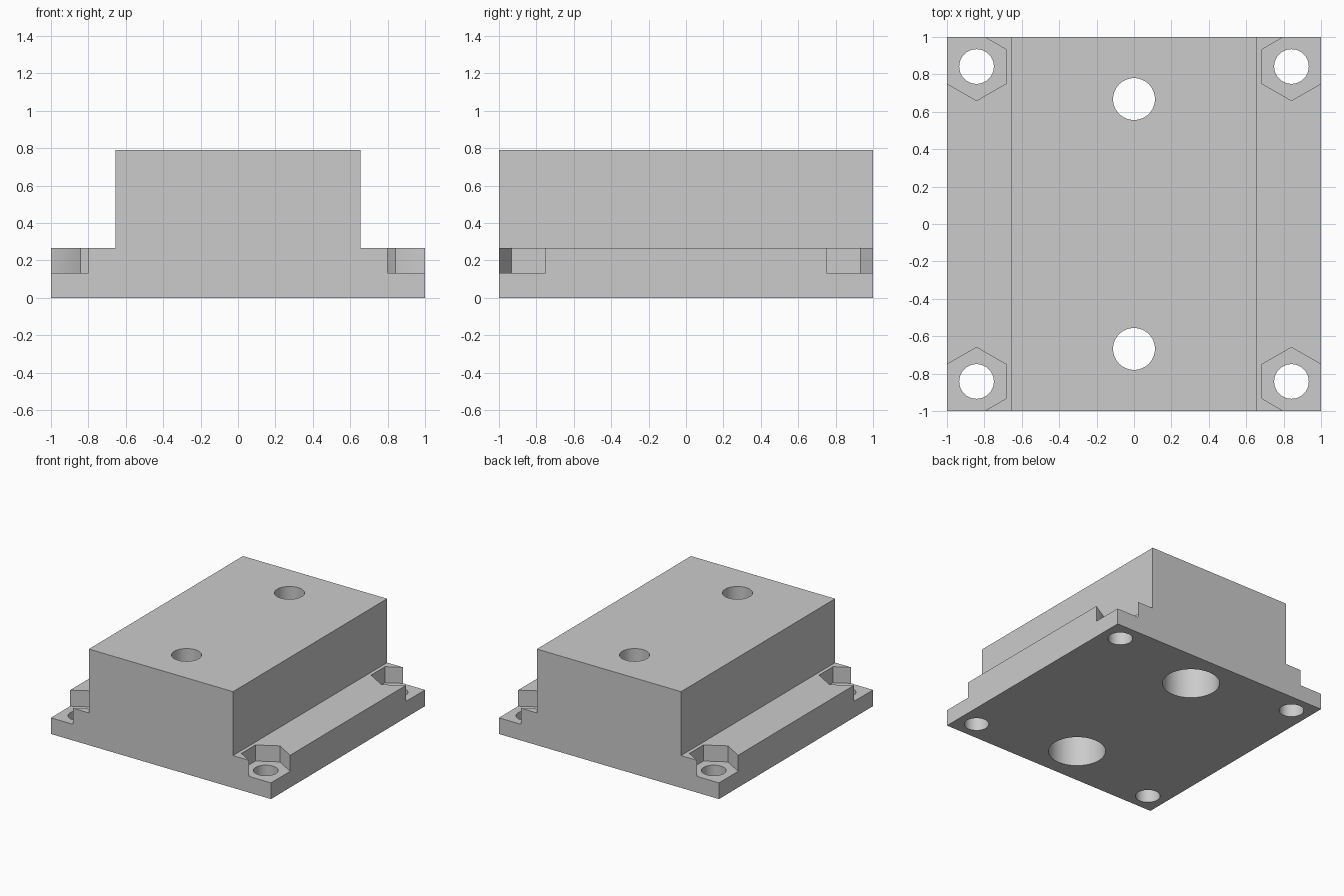
import bpy, bmesh
from math import cos, sin, pi

default = bpy.data.objects.get("Cube")
if default:
    bpy.data.objects.remove(default, do_unlink=True)

grey = bpy.data.materials.new("plain grey")
grey.use_nodes = True
colour = (0.6, 0.6, 0.6, 1)
grey.diffuse_color = colour
grey.node_tree.nodes["Principled BSDF"].inputs["Base Color"].default_value = colour

HEIGHT, FLANGE, POCKET_FLOOR = 0.79, 0.265, 0.133
BOLT = 0.842      # corner bolt offset in x and y
NUT = 0.1824      # hex pocket circumradius


def prism(name, points, offset):
    """Extrude a closed outline of 3D points along an offset."""
    bm = bmesh.new()
    face = bm.faces.new([bm.verts.new(p) for p in points])
    top = bmesh.ops.extrude_face_region(bm, geom=[face])["geom"]
    bmesh.ops.translate(bm, vec=offset,
                        verts=[v for v in top if isinstance(v, bmesh.types.BMVert)])
    bmesh.ops.recalc_face_normals(bm, faces=bm.faces)
    mesh = bpy.data.meshes.new(name)
    bm.to_mesh(mesh)
    bm.free()
    mesh.materials.append(grey)
    obj = bpy.data.objects.new(name, mesh)
    bpy.context.collection.objects.link(obj)
    return obj


def cut(target, cutter):
    """Subtract a cutter from the target and discard it."""
    cutter.hide_render = True
    mod = target.modifiers.new("cut", 'BOOLEAN')
    mod.operation, mod.solver, mod.object = 'DIFFERENCE', 'EXACT', cutter
    bpy.context.view_layer.objects.active = target
    bpy.ops.object.modifier_apply(modifier=mod.name)
    bpy.data.objects.remove(cutter, do_unlink=True)


def bore(target, x, y, radius, z0, z1, sides=64):
    ring = [(x + radius * cos(2 * pi * i / sides),
             y + radius * sin(2 * pi * i / sides), z0) for i in range(sides)]
    cut(target, prism("bore_cutter", ring, (0, 0, z1 - z0)))


# Flanged block from a stepped cross-section
half = [(1, 0), (1, FLANGE), (0.655, FLANGE), (0.655, HEIGHT)]
section = half + [(-x, z) for x, z in reversed(half)]
block = prism("mounting_block", [(x, -1, z) for x, z in section], (0, 2, 0))

# Corner nut pockets, open to the outer corner, with bolt holes
hexagon = [(BOLT + NUT * cos(a * pi / 6), BOLT + NUT * sin(a * pi / 6))
           for a in (3, 5, 7, 9, 11)]
outline = hexagon + [(1.1, hexagon[-1][1]), (1.1, 1.1), (BOLT, 1.1)]
for sx in (-1, 1):
    for sy in (-1, 1):
        points = [(sx * x, sy * y, POCKET_FLOOR) for x, y in outline]
        cut(block, prism("pocket_cutter", points, (0, 0, 0.3)))
        bore(block, sx * BOLT, sy * BOLT, 0.0925, -0.1, 0.4)

# Central screw holes, counterbored from below
for y in (-0.668, 0.668):
    bore(block, 0, y, 0.112, -0.1, 1)
    bore(block, 0, y, 0.215, -0.1, 0.53)

# Smooth bores with crisp edges
block.select_set(True)
bpy.context.view_layer.objects.active = block
bpy.ops.object.shade_smooth_by_angle(angle=pi / 6)
